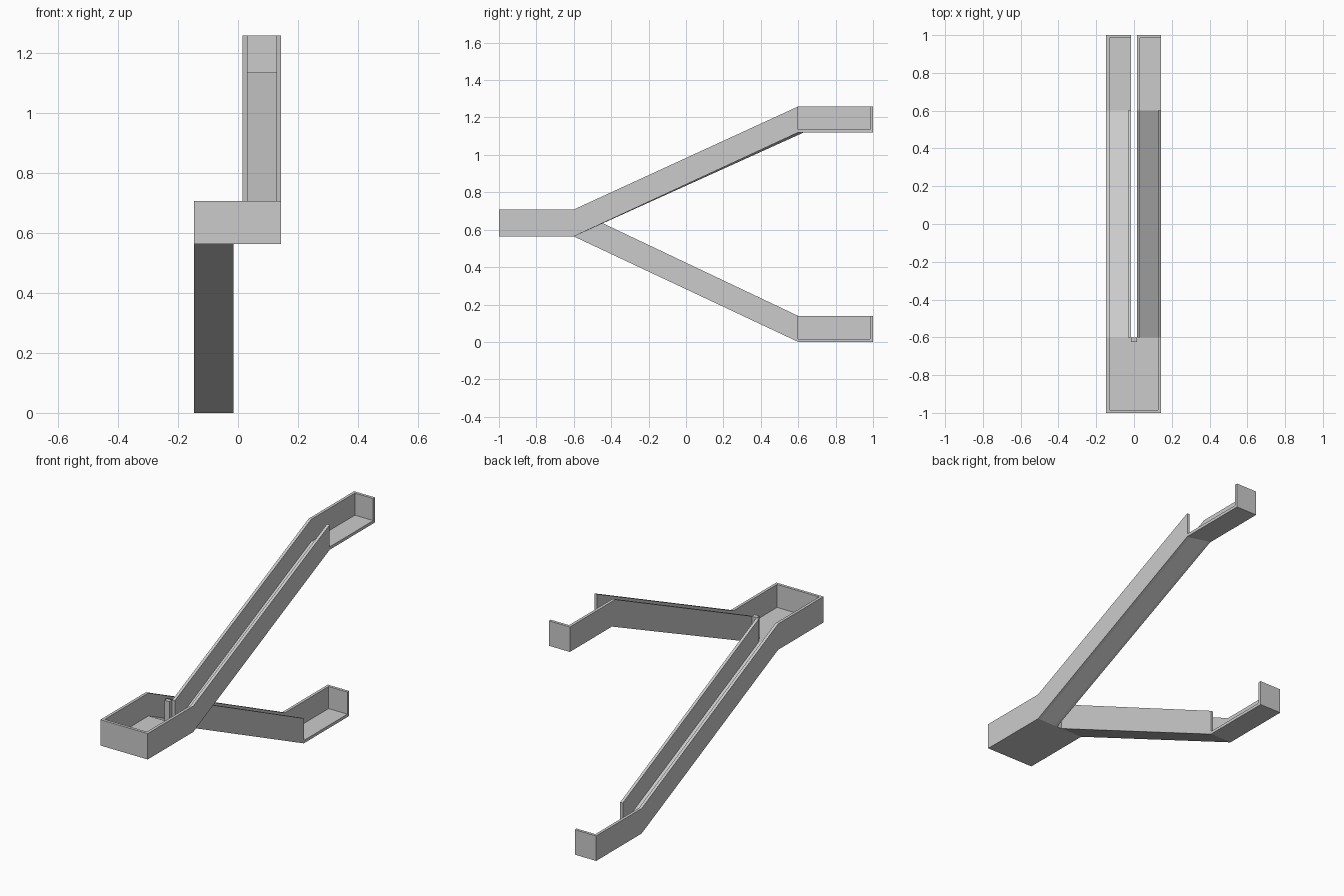
import bpy
import bmesh

cube = bpy.data.objects.get("Cube")
if cube:
    bpy.data.objects.remove(cube, do_unlink=True)

grey = bpy.data.materials.new("plain grey")
grey.use_nodes = True
colour = (0.6, 0.6, 0.6, 1)
grey.diffuse_color = colour
grey.node_tree.nodes["Principled BSDF"].inputs["Base Color"].default_value = colour

T = 0.016                      # wall and floor thickness
LEFT, RIGHT, GAP = -0.147, 0.144, 0.015
MID, BEND, END = 0.564, 0.6, 1.0
H = 0.144                      # wall height at the middle landing
UP, DOWN = 1.12, 0.0           # undersides of the far landings
H_FAR = 0.139


def prism(name, x0, x1, profile, far_profile=None):
    """Solid between a (y, z) profile at x0 and one at x1."""
    bm = bmesh.new()
    a = [bm.verts.new((x0, y, z)) for y, z in profile]
    b = [bm.verts.new((x1, y, z)) for y, z in far_profile or profile]
    bm.faces.new(a)
    bm.faces.new(b[::-1])
    for i in range(len(a)):
        j = (i + 1) % len(a)
        bm.faces.new((a[i], b[i], b[j], a[j]))
    bmesh.ops.recalc_face_normals(bm, faces=bm.faces)
    mesh = bpy.data.meshes.new(name)
    bm.to_mesh(mesh)
    bm.free()
    mesh.materials.append(grey)
    obj = bpy.data.objects.new(name, mesh)
    bpy.context.collection.objects.link(obj)


def band(far, y0, y1, h0=H, h1=H_FAR, bend=BEND):
    """Strip following the landing, the flight and the far landing."""
    low = [(-END, MID), (-BEND, MID), (bend, far), (END, far)]
    high = [(-END, MID + h0), (-BEND, MID + h0), (BEND, far + h1), (END, far + h1)]
    low = [p for p in low if y0 <= p[0] <= y1 + 0.05]
    high = [p for p in high if y0 <= p[0] <= y1]
    return low + high[::-1]


def box(name, x0, x1, y0, y1, z0, z1):
    prism(name, x0, x1, [(y0, z0), (y1, z0), (y1, z1), (y0, z1)])


# Middle landing
box("middle_landing_floor", LEFT + T, RIGHT - T, -END, -BEND, MID, MID + T)
box("middle_landing_front_wall", LEFT + T, RIGHT - T, -END, -END + T, MID + T, MID + H)
box("middle_post", -GAP, GAP, -0.625, -BEND, MID + T, MID + H)

# Side walls; the far landings stay open on the +x side
SKEW = 0.63
prism("lower_outer_wall", LEFT, LEFT + T, band(DOWN, -END, END))
prism("lower_inner_wall", -GAP - T, -GAP, band(DOWN, -BEND, BEND))
prism("upper_inner_wall", GAP, GAP + T, band(UP, -BEND, END, bend=SKEW))
prism("upper_outer_wall", RIGHT - T, RIGHT, band(UP, -END, BEND))

# Sloping floors, the upper one slightly skewed
prism("lower_flight_floor", LEFT + T, -GAP - T, band(DOWN, -BEND, BEND, T, T))
prism("upper_flight_floor", GAP + T, RIGHT - T,
      band(UP, -BEND, BEND, T, T, SKEW), band(UP, -BEND, BEND, T, T))

# Far landings with end walls
for name, x0, x1, z in (("lower", LEFT + T, -GAP, DOWN), ("upper", GAP + T, RIGHT, UP)):
    box(name + "_landing_floor", x0, x1, BEND, END, z, z + T)
    box(name + "_landing_end_wall", x0, x1, END - T, END, z + T, z + H_FAR)
